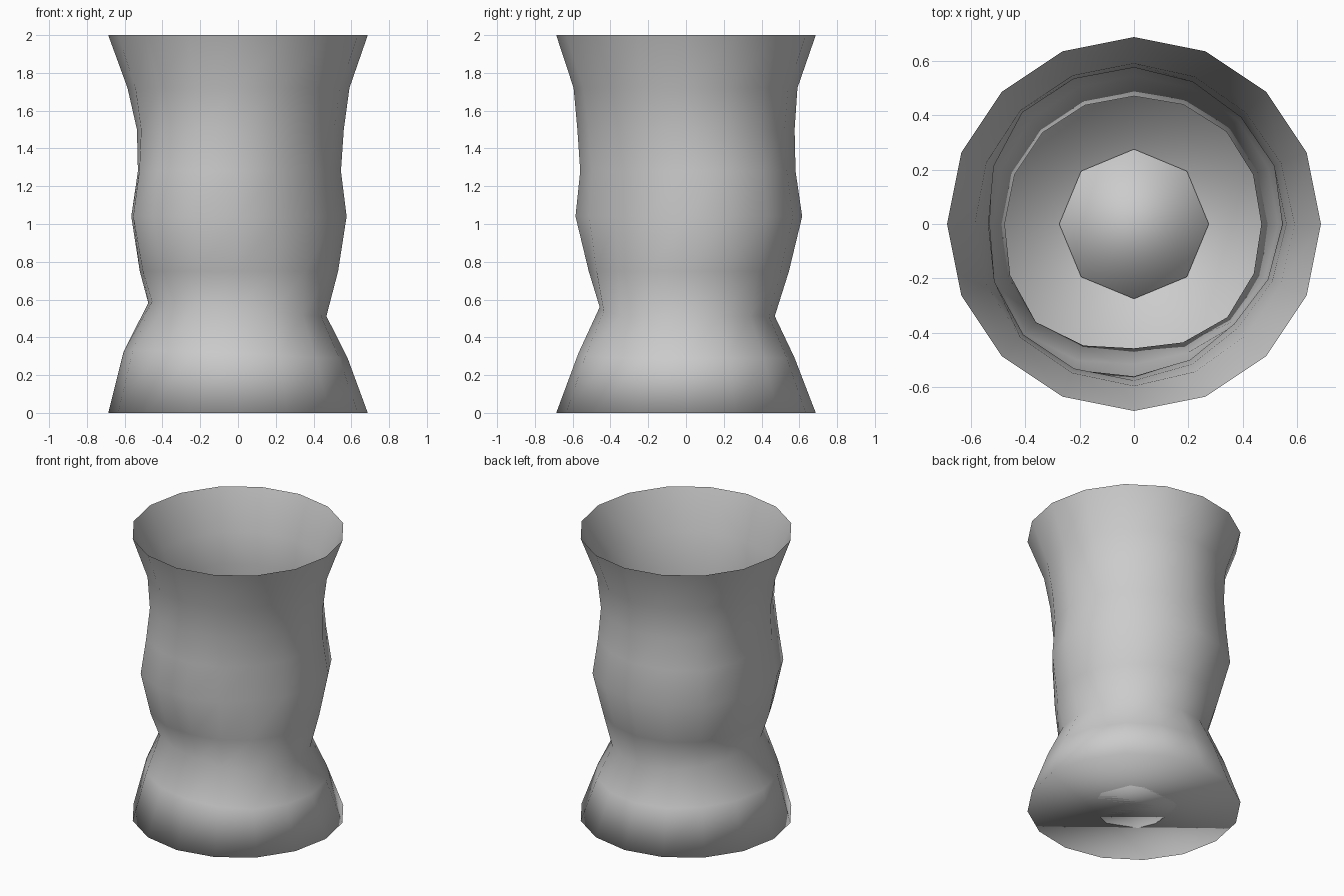
import bpy, bmesh, math

if "Cube" in bpy.data.objects:
    bpy.data.objects.remove(bpy.data.objects["Cube"])

grey = bpy.data.materials.new("plain grey")
grey.diffuse_color = (0.6, 0.6, 0.6, 1)
grey.use_nodes = True
grey.node_tree.nodes["Principled BSDF"].inputs["Base Color"].default_value = grey.diffuse_color

SIDES = 16
# each ring: height, then radius at 0, 45, ... 315 degrees
RINGS = [
    (0.00, [0.687] * 8),
    (0.30, [0.58, 0.58, 0.575, 0.58, 0.605, 0.60, 0.57, 0.58]),
    (0.53, [0.468, 0.48, 0.47, 0.475, 0.475, 0.51, 0.457, 0.485]),
    (0.75, [0.53, 0.54, 0.545, 0.54, 0.52, 0.57, 0.515, 0.51]),
    (1.04, [0.575, 0.61, 0.615, 0.62, 0.565, 0.635, 0.585, 0.525]),
    (1.28, [0.545, 0.575, 0.58, 0.595, 0.53, 0.60, 0.56, 0.52]),
    (1.50, [0.56, 0.555, 0.575, 0.58, 0.535, 0.575, 0.575, 0.54]),
    (1.72, [0.59, 0.58, 0.59, 0.59, 0.585, 0.59, 0.595, 0.58]),
    (2.00, [0.687] * 8),
]
# the waist ring rises towards the left and front
TILT = {0.30: 0.03, 0.53: 0.06}


def finish(bm, name):
    bmesh.ops.recalc_face_normals(bm, faces=bm.faces)
    for f in bm.faces:
        f.smooth = True
    mesh = bpy.data.meshes.new(name)
    bm.to_mesh(mesh)
    bm.free()
    mesh.materials.append(grey)
    bpy.context.collection.objects.link(bpy.data.objects.new(name, mesh))


# open, slightly uneven vessel wall with a closed floor
bm = bmesh.new()
rings = []
for z, radii in RINGS:
    ring = []
    for i in range(SIDES):
        a = math.tau * i / SIDES
        r = (radii[i // 2] + radii[(i + 1) // 2 % 8]) / 2
        lift = TILT.get(z, 0) * max(-0.3, math.cos(a - math.radians(210)))
        ring.append(bm.verts.new((r * math.cos(a), r * math.sin(a), z + lift)))
    rings.append(ring)
for low, high in zip(rings, rings[1:]):
    for i in range(SIDES):
        j = (i + 1) % SIDES
        bm.faces.new((low[i], low[j], high[j], high[i]))
bm.faces.new(rings[0][::-1])
finish(bm, "vessel_body")

# thin eight-sided disc lying on the floor
bm = bmesh.new()
bmesh.ops.create_cone(bm, cap_ends=True, segments=8, radius1=0.275,
                      radius2=0.275, depth=0.006)
bmesh.ops.translate(bm, verts=bm.verts, vec=(0, 0, 0.003))
finish(bm, "floor_disc")
